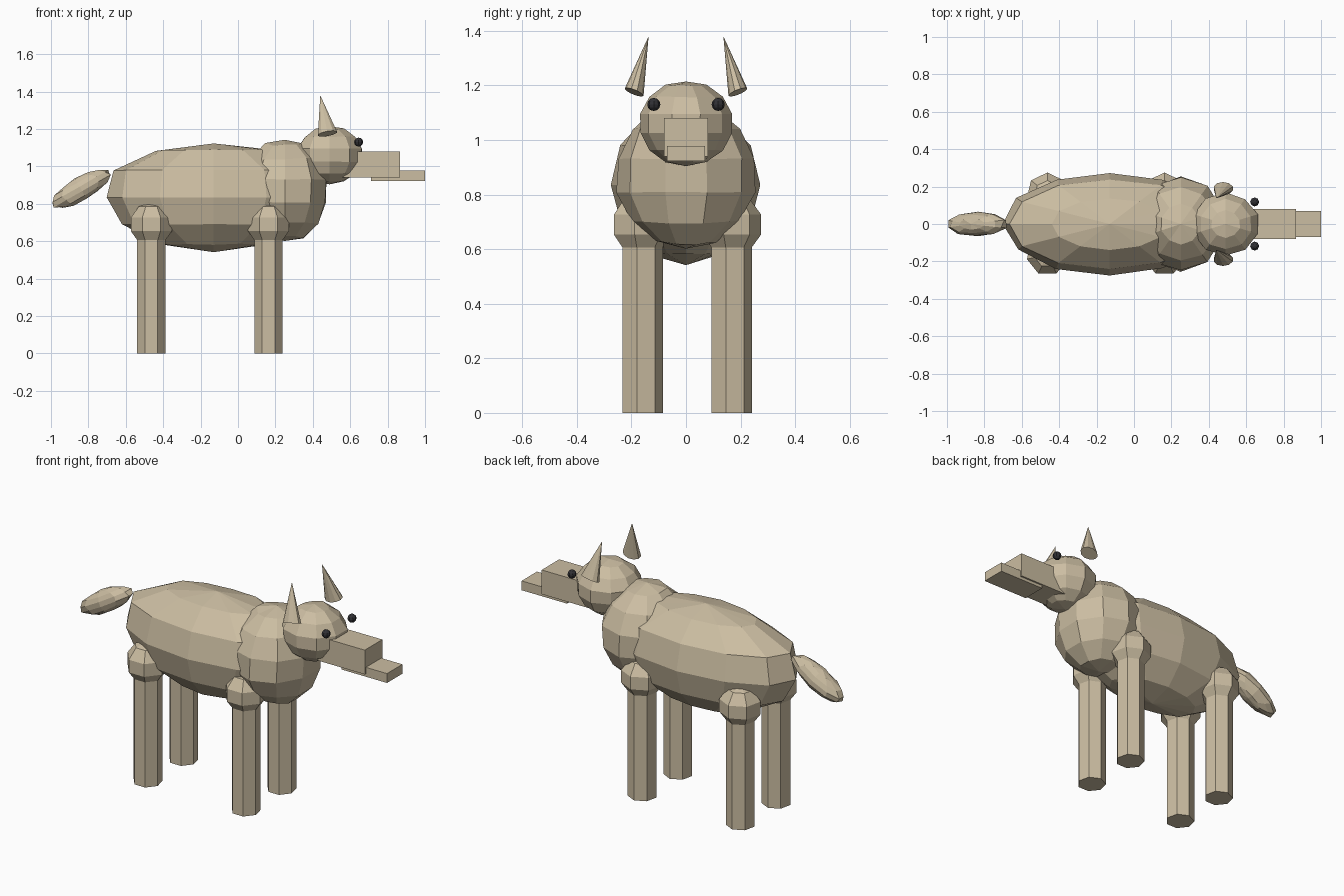
import bpy, bmesh, math, random
from mathutils import Vector, Matrix

if "Cube" in bpy.data.objects:
    bpy.data.objects.remove(bpy.data.objects["Cube"])

random.seed(4)


def material(name, color):
    m = bpy.data.materials.new(name)
    m.diffuse_color = color
    m.use_nodes = True
    m.node_tree.nodes["Principled BSDF"].inputs["Base Color"].default_value = m.diffuse_color
    return m


tan = material("tan_hide", (0.60, 0.51, 0.36, 1))
dark = material("dark_eye", (0.03, 0.03, 0.035, 1))


def finish(name, bm, mat=tan):
    bmesh.ops.recalc_face_normals(bm, faces=bm.faces)
    me = bpy.data.meshes.new(name)
    bm.to_mesh(me)
    bm.free()
    me.materials.append(mat)
    ob = bpy.data.objects.new(name, me)
    bpy.context.collection.objects.link(ob)
    return ob


def blob(name, center, radii, segs, rings, jitter=0.0, tilt=0.0, upper=1.0, mat=tan):
    """Faceted ellipsoid; upper widens the top half along x."""
    bm = bmesh.new()
    bmesh.ops.create_uvsphere(bm, u_segments=segs, v_segments=rings, radius=1)
    for v in bm.verts:
        if v.co.z > 0.1:
            v.co.x *= upper
        v.co *= 1 + random.uniform(-jitter, jitter)
    bm.transform(Matrix.Translation(center) @ Matrix.Rotation(tilt, 4, 'Y')
                 @ Matrix.Diagonal((*radii, 1)))
    return finish(name, bm, mat)


def box(name, lo, hi):
    lo, hi = Vector(lo), Vector(hi)
    bm = bmesh.new()
    bmesh.ops.create_cube(bm, size=1)
    bm.transform(Matrix.Translation((lo + hi) / 2) @ Matrix.Diagonal((*(hi - lo), 1)))
    return finish(name, bm)


# Torso, chest and head
blob("body", (-0.13, 0, 0.835), (0.57, 0.275, 0.29), 12, 6, 0.015, upper=1.1)
blob("chest", (0.25, 0, 0.87), (0.235, 0.255, 0.275), 10, 7, 0.03, upper=1.05)
blob("head", (0.49, 0, 1.06), (0.182, 0.17, 0.156), 10, 7, 0.025)

# Snout and lower jaw
box("snout", (0.55, -0.08, 0.94), (0.865, 0.08, 1.08))
box("jaw", (0.71, -0.07, 0.923), (1.0, 0.07, 0.977))

# Tail
blob("tail", (-0.84, 0, 0.88), (0.182, 0.066, 0.062), 10, 7, 0.07,
     tilt=-math.radians(30))

# Legs with rounded upper joints
for end, x in (("front", 0.163), ("hind", -0.463)):
    for side, y in (("near", -0.163), ("far", 0.163)):
        bm = bmesh.new()
        bmesh.ops.create_cone(bm, cap_ends=True, segments=7, radius1=0.078,
                              radius2=0.078, depth=0.68)
        bm.transform(Matrix.Translation((x, y, 0.34)))
        finish(f"{end}_{side}_leg", bm)
        blob(f"{end}_{side}_joint", (x, y, 0.69), (0.118,) * 3, 7, 5)

# Ears and eyes, one pair each
for name, s in (("near", -1), ("far", 1)):
    base = Vector((0.478, 0.19 * s, 1.175))
    axis = Vector((0.44, 0.137 * s, 1.38)) - base
    bm = bmesh.new()
    bmesh.ops.create_cone(bm, cap_ends=True, segments=10, radius1=0.054,
                          radius2=0, depth=axis.length)
    bm.transform(Matrix.Translation(base + axis / 2)
                 @ axis.to_track_quat('Z', 'Y').to_matrix().to_4x4())
    # flatten sideways about the ear's own axis
    for v in bm.verts:
        t = (v.co - base).dot(axis) / axis.length_squared
        mid = base + axis * t
        v.co.y = mid.y + (v.co.y - mid.y) * 0.66
    finish(f"{name}_ear", bm)
    blob(f"{name}_eye", (0.645, 0.118 * s, 1.13), (0.024,) * 3, 8, 6, mat=dark)
